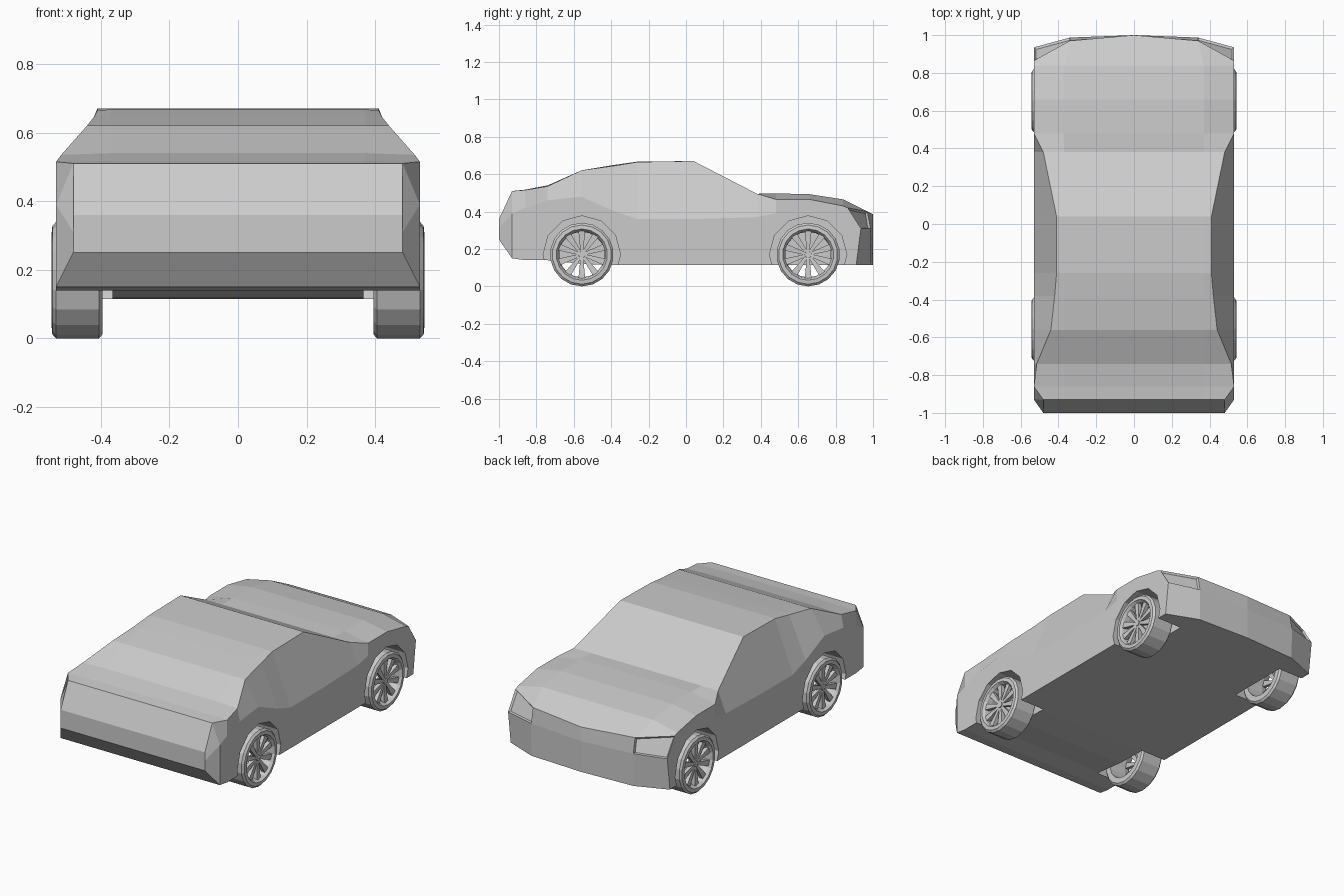
import bpy, bmesh
from math import pi, cos, sin
from mathutils import Matrix, Vector

if "Cube" in bpy.data.objects:
    bpy.data.objects.remove(bpy.data.objects["Cube"])

WHEEL_Z = 0.17
AXLES = (-0.557, 0.653)


def add_object(name, bm):
    bmesh.ops.recalc_face_normals(bm, faces=bm.faces[:])
    mesh = bpy.data.meshes.new(name)
    bm.to_mesh(mesh)
    bm.free()
    ob = bpy.data.objects.new(name, mesh)
    bpy.context.collection.objects.link(ob)
    return ob


# Body: half cross-sections lofted from tail to nose
# y, side x, bottom z, belt z, upper edge x, upper edge z, centre z
SECTIONS = [
    (-1.00, 0.48, 0.25, 0.31, 0.48, 0.36, 0.36),
    (-0.93, 0.53, 0.15, 0.39, 0.48, 0.51, 0.51),
    (-0.86, 0.53, 0.14, 0.42, 0.53, 0.515, 0.517),
    (-0.74, 0.53, 0.14, 0.46, 0.515, 0.535, 0.54),
    (-0.56, 0.53, 0.12, 0.48, 0.44, 0.62, 0.62),
    (-0.38, 0.53, 0.115, 0.40, 0.42, 0.645, 0.65),
    (-0.26, 0.53, 0.115, 0.36, 0.41, 0.665, 0.667),
    (0.04, 0.53, 0.115, 0.36, 0.41, 0.67, 0.67),
    (0.38, 0.53, 0.115, 0.37, 0.48, 0.495, 0.495),
    (0.48, 0.53, 0.115, 0.39, 0.53, 0.465, 0.497),
    (0.66, 0.53, 0.115, 0.40, 0.53, 0.465, 0.493),
    (0.84, 0.53, 0.115, 0.38, 0.53, 0.43, 0.465),
]
NOSE = [(0, 1, 0.115), (0.34, 0.985, 0.115), (0.53, 0.91, 0.115), (0.53, 0.935, 0.31),
        (0.53, 0.865, 0.42), (0.34, 0.97, 0.40), (0, 1, 0.385)]

bm = bmesh.new()
rows = []
for y, xs, zb, zm, xe, ze, zc in SECTIONS:
    pts = [(0, y, zb), (0.36, y, zb), (xs, y, zb), (xs, y, zm),
           (xe, y, ze), (0.37, y, zc), (0, y, zc)]
    rows.append([bm.verts.new(p) for p in pts])
rows.append([bm.verts.new(p) for p in NOSE])
for a, b in zip(rows, rows[1:]):
    for i in range(6):
        bm.faces.new((a[i], a[i + 1], b[i + 1], b[i]))
bm.faces.new(rows[0])

# Front bumper and recessed headlight faces
n = rows[-1]
m0, m1 = bm.verts.new((0, 1, 0.30)), bm.verts.new((0.34, 0.987, 0.31))
bm.faces.new((n[0], n[1], m1, m0))
bm.faces.new((n[1], n[2], n[3], m1))
bm.faces.new((m0, m1, n[5], n[6]))
lamp = bm.faces.new((m1, n[3], n[4], n[5]))
bmesh.ops.recalc_face_normals(bm, faces=bm.faces[:])
bmesh.ops.inset_individual(bm, faces=[lamp], thickness=0.01, depth=-0.012)
bmesh.ops.mirror(bm, geom=bm.verts[:] + bm.edges[:] + bm.faces[:], axis='X', merge_dist=0.0005)
body = add_object("car_body", bm)

# Wheel wells cut from the body
bm = bmesh.new()
for side in (-1, 1):
    for y in AXLES:
        mat = (Matrix.Translation((side * 0.515, y, WHEEL_Z))
               @ Matrix.Rotation(pi / 2, 4, 'Y') @ Matrix.Rotation(pi / 12 * 0, 4, 'Z'))
        bmesh.ops.create_cone(bm, cap_ends=True, segments=12, radius1=0.207,
                              radius2=0.207, depth=0.30, matrix=mat)
cutter = add_object("wheel_well_cutter", bm)
cutter.hide_render = True
cutter.hide_viewport = True
cut = body.modifiers.new("wheel_wells", 'BOOLEAN')
cut.operation = 'DIFFERENCE'
cut.solver = 'EXACT'
cut.object = cutter

# Tyre and rim: closed profile (x, radius) turned about the axle
PROFILE = [(0.395, 0.125), (0.395, 0.158), (0.405, 0.17), (0.53, 0.17), (0.541, 0.158),
           (0.543, 0.137), (0.528, 0.127), (0.50, 0.122)]
SIDES = 18
bm = bmesh.new()
rings = []
for k in range(SIDES):
    a = 2 * pi * k / SIDES
    rings.append([bm.verts.new((x, r * sin(a), r * cos(a))) for x, r in PROFILE])
for k in range(SIDES):
    a, b = rings[k], rings[(k + 1) % SIDES]
    for i in range(len(PROFILE)):
        j = (i + 1) % len(PROFILE)
        bm.faces.new((a[i], a[j], b[j], b[i]))
tyre = add_object("tyre_1", bm)

# Spokes and hub
bm = bmesh.new()
for k in range(10):
    turn = Matrix.Rotation(2 * pi * k / 10, 4, 'X')
    made = bmesh.ops.create_cube(bm, size=1)["verts"]
    for v in made:
        outer = v.co.z > 0
        v.co = turn @ Vector(((0.528 if outer else 0.522) + (0 if v.co.x > 0 else -0.022),
                              v.co.y * (0.036 if outer else 0.014),
                              0.127 if outer else 0.012))
bmesh.ops.create_cone(bm, cap_ends=True, segments=10, radius1=0.022, radius2=0.018, depth=0.03,
                      matrix=Matrix.Translation((0.512, 0, 0)) @ Matrix.Rotation(pi / 2, 4, 'Y'))
spokes = add_object("spokes_1", bm)

# Place all four wheels
count = 0
for side in (0, 1):
    for y in AXLES:
        count += 1
        for part, label in ((tyre, "tyre"), (spokes, "spokes")):
            ob = part
            if count > 1:
                ob = bpy.data.objects.new(f"{label}_{count}", part.data)
                bpy.context.collection.objects.link(ob)
            ob.location = (0, y, WHEEL_Z)
            ob.rotation_euler = (0, 0, pi * side)
